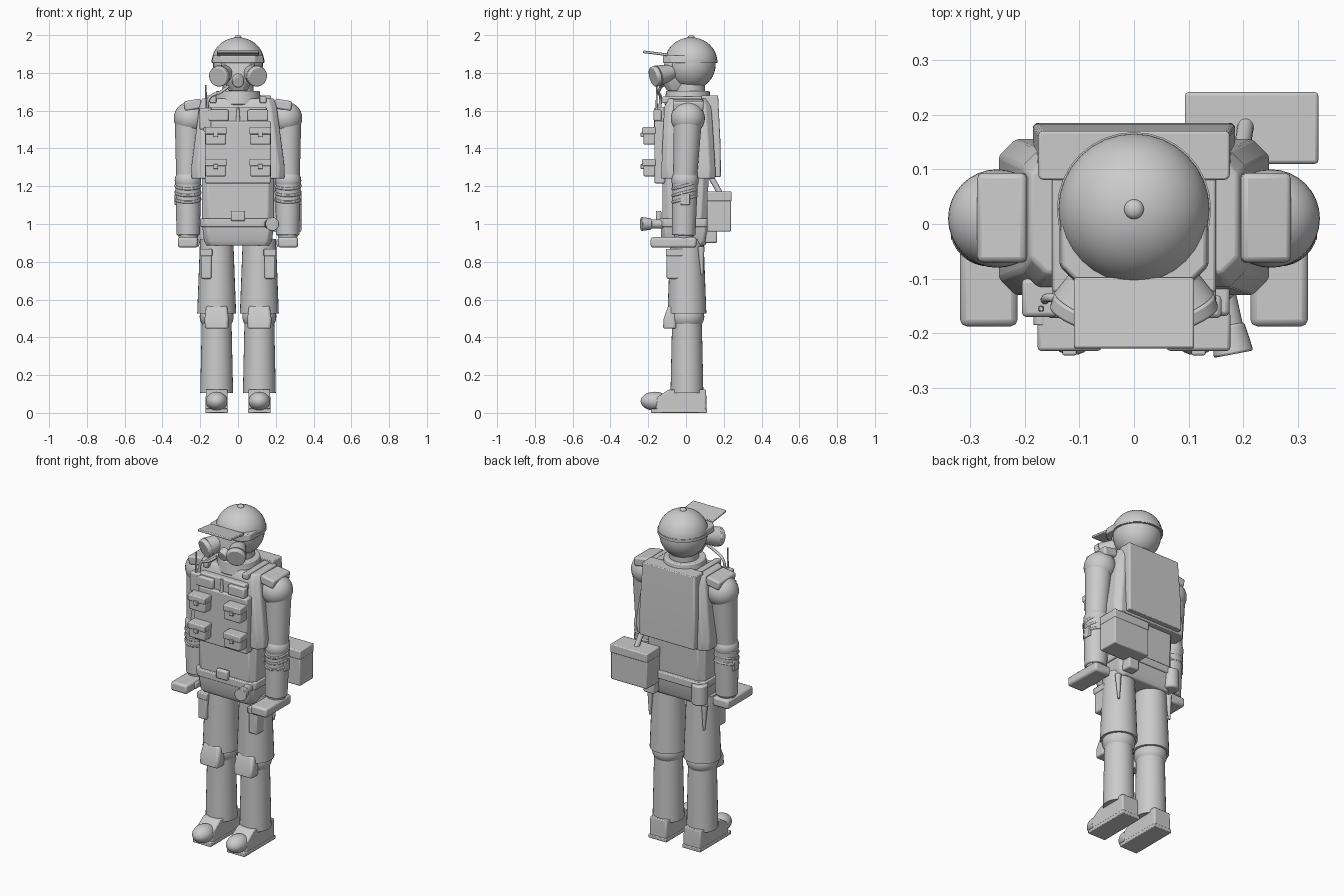
import bpy, bmesh, math
from mathutils import Vector, Matrix


def finish(name, bm, bevel=0.0, segs=2):
    bmesh.ops.recalc_face_normals(bm, faces=bm.faces)
    me = bpy.data.meshes.new(name)
    bm.to_mesh(me)
    bm.free()
    ob = bpy.data.objects.new(name, me)
    bpy.context.collection.objects.link(ob)
    if bevel:
        m = ob.modifiers.new("bevel", 'BEVEL')
        m.width, m.segments, m.limit_method = bevel, segs, 'ANGLE'
    bpy.ops.object.select_all(action='DESELECT')
    bpy.context.view_layer.objects.active = ob
    ob.select_set(True)
    bpy.ops.object.shade_smooth_by_angle(angle=math.radians(35))
    return ob


def box(name, x, y, z, bevel=0.008, rot=(0, 0, 0)):
    """Box given by its (min, max) range on each axis."""
    bm = bmesh.new()
    size = (abs(x[1] - x[0]), y[1] - y[0], z[1] - z[0])
    bmesh.ops.create_cube(bm, size=1, matrix=Matrix.Diagonal((*size, 1)))
    ob = finish(name, bm, bevel)
    ob.location = ((x[0] + x[1]) / 2, (y[0] + y[1]) / 2, (z[0] + z[1]) / 2)
    ob.rotation_euler = [math.radians(a) for a in rot]
    return ob


def loft(name, rings, bevel=0.006, cx=0):
    """Stack of chamfered rectangles: (z, half width, y front, y back, chamfer)."""
    bm = bmesh.new()
    loops = []
    for z, w, f, b, c in rings:
        pts = [(-w + c, f), (w - c, f), (w, f + c), (w, b - c),
               (w - c, b), (-w + c, b), (-w, b - c), (-w, f + c)]
        loops.append([bm.verts.new((cx + px, py, z)) for px, py in pts])
    for lo, hi in zip(loops, loops[1:]):
        for i in range(8):
            j = (i + 1) % 8
            bm.faces.new((lo[i], lo[j], hi[j], hi[i]))
    bm.faces.new(loops[0])
    bm.faces.new(loops[-1])
    return finish(name, bm, bevel)


def cone(name, a, b, ra, rb, bevel=0.0, seg=32):
    """Tapered cylinder from point a to point b."""
    a, b = Vector(a), Vector(b)
    d = b - a
    mat = Matrix.Translation((a + b) / 2) @ d.to_track_quat('Z', 'Y').to_matrix().to_4x4()
    bm = bmesh.new()
    bmesh.ops.create_cone(bm, cap_ends=True, segments=seg, radius1=ra, radius2=rb,
                          depth=d.length, matrix=mat)
    return finish(name, bm, bevel)


def ball(name, c, r, flat_below=None):
    bm = bmesh.new()
    bmesh.ops.create_uvsphere(bm, u_segments=32, v_segments=20, radius=1,
                              matrix=Matrix.Translation(c) @ Matrix.Diagonal((*r, 1)))
    if flat_below is not None:
        geom = bm.verts[:] + bm.edges[:] + bm.faces[:]
        bmesh.ops.bisect_plane(bm, geom=geom, plane_co=(0, 0, flat_below),
                               plane_no=(0, 0, -1), clear_outer=True)
        bmesh.ops.holes_fill(bm, edges=[e for e in bm.edges if e.is_boundary])
    return finish(name, bm)


def hose(name, pts, r):
    cu = bpy.data.curves.new(name, 'CURVE')
    cu.dimensions, cu.bevel_depth, cu.bevel_resolution = '3D', r, 3
    cu.use_fill_caps = True
    sp = cu.splines.new('BEZIER')
    sp.bezier_points.add(len(pts) - 1)
    for p, co in zip(sp.bezier_points, pts):
        p.co = co
        p.handle_left_type = p.handle_right_type = 'AUTO'
    ob = bpy.data.objects.new(name, cu)
    bpy.context.collection.objects.link(ob)


# Head, helmet, visor
ball("head", (0, 0.025, 1.845), (0.132, 0.132, 0.135))
ball("helmet", (0, 0.027, 1.858), (0.139, 0.139, 0.13), 1.853)
ball("helmet_button", (0, 0.027, 1.987), (0.018, 0.018, 0.013))
rim = cone("helmet_rim", (0, 0.027, 1.855), (0, 0.027, 1.872), 0.141, 0.141)
loft("brow_band", [(1.852, 0.137, -0.122, 0.045, 0.045), (1.892, 0.132, -0.122, 0.045, 0.045)])
box("visor", (-0.11, 0.11), (-0.228, -0.098), (1.897, 1.911), 0.004, (-7, 0, 0))

# Gas mask
loft("mask_body", [(1.705, 0.05, -0.10, 0.0, 0.02), (1.76, 0.075, -0.13, 0.02, 0.03),
                   (1.855, 0.09, -0.115, 0.02, 0.03)])
cone("mask_valve", (0, -0.11, 1.765), (0, -0.15, 1.75), 0.035, 0.03, 0.004)
for s in (-1, 1):
    cone("mask_filter", (s * 0.05, -0.06, 1.81), (s * 0.095, -0.15, 1.785), 0.035, 0.056)
    cone("mask_filter_cap", (s * 0.095, -0.15, 1.785), (s * 0.106, -0.175, 1.778), 0.056, 0.053, 0.005)

# Neck and torso
cone("neck", (0, 0.015, 1.6), (0, 0.02, 1.76), 0.085, 0.08)
cone("collar", (0, 0.01, 1.63), (0, 0.01, 1.705), 0.125, 0.115, 0.006)
loft("torso_vest", [(1.24, 0.245, -0.13, 0.155, 0.03), (1.30, 0.247, -0.13, 0.155, 0.03),
                    (1.62, 0.205, -0.115, 0.135, 0.03), (1.665, 0.19, -0.09, 0.12, 0.03)])
loft("waist", [(1.0, 0.19, -0.125, 0.11, 0.03), (1.25, 0.19, -0.125, 0.12, 0.03)])
loft("pelvis", [(0.885, 0.165, -0.115, 0.10, 0.02), (0.91, 0.18, -0.13, 0.115, 0.025),
                (1.0, 0.19, -0.135, 0.125, 0.025)])
loft("belt", [(0.985, 0.2, -0.142, 0.132, 0.03), (1.03, 0.2, -0.142, 0.132, 0.03)])
box("belt_buckle", (-0.038, 0.038), (-0.16, -0.13), (1.015, 1.07))

# Chest plate with pouches
box("chest_plate", (-0.175, 0.175), (-0.168, -0.11), (1.215, 1.545))
box("upper_chest_plate", (-0.15, 0.15), (-0.15, -0.08), (1.5, 1.62))
for s in (-1, 1):
    for z in (1.252, 1.42):
        x = (s * 0.063, s * 0.173)
        box("chest_pouch", x, (-0.225, -0.16), (z, z + 0.085))
        box("pouch_flap", (s * 0.06, s * 0.176), (-0.232, -0.16), (z + 0.055, z + 0.093), 0.006)
        box("pouch_clasp", (s * 0.105, s * 0.131), (-0.24, -0.22), (z + 0.04, z + 0.065), 0.003)
    box("upper_pouch", (s * 0.05, s * 0.16), (-0.172, -0.13), (1.545, 1.605))
    box("shoulder_strap", (s * 0.115, s * 0.15), (-0.125, 0.12), (1.64, 1.675), 0.006)
    box("shoulder_pad", (s * 0.193, s * 0.285), (-0.07, 0.093), (1.605, 1.657), 0.01, (0, s * 10, 0))
cone("chest_clip", (0, -0.155, 1.53), (0, -0.155, 1.62), 0.012, 0.006)

# Radio, antenna, and breathing hose
box("radio", (-0.205, -0.14), (-0.17, -0.10), (1.5, 1.615))
cone("radio_knob", (-0.17, -0.155, 1.5), (-0.17, -0.185, 1.5), 0.014, 0.014, 0.002, 16)
cone("antenna", (-0.17, -0.155, 1.6), (-0.17, -0.155, 1.735), 0.006, 0.004, 0, 12)
hose("radio_hose", [(-0.05, -0.13, 1.73), (-0.09, -0.145, 1.70), (-0.15, -0.135, 1.67), (-0.165, -0.14, 1.6)], 0.008)

# Back panel, satchel and strap
loft("back_panel", [(1.25, 0.185, 0.12, 0.185, 0.006), (1.42, 0.185, 0.12, 0.183, 0.006),
                    (1.68, 0.175, 0.08, 0.17, 0.006)], 0.008)
box("satchel", (0.095, 0.335), (0.112, 0.238), (0.96, 1.15), 0.006)
box("satchel_flap", (0.093, 0.337), (0.11, 0.241), (1.12, 1.172), 0.006)
cone("satchel_strap", (0.205, 0.185, 1.155), (0.195, 0.12, 1.27), 0.015, 0.015, 0, 16)

# Belt gear
cone("torch_body", (0.155, -0.10, 1.0), (0.175, -0.19, 1.0), 0.025, 0.025)
cone("torch_head", (0.172, -0.185, 1.0), (0.182, -0.238, 1.0), 0.03, 0.037, 0.004)
cone("canteen", (-0.17, 0.11, 0.90), (-0.17, 0.11, 1.02), 0.045, 0.045, 0.008)
box("rear_belt_pouch", (0.10, 0.17), (0.1, 0.165), (0.90, 1.0))
for s in (-1, 1):
    cone("sheath", (s * 0.18, 0.08, 0.88), (s * 0.18, 0.085, 0.73), 0.018, 0.006, 0, 12)

# Arms
for s in (-1, 1):
    ball("shoulder", (s * 0.25, 0.01, 1.56), (0.09, 0.09, 0.088))
    cone("upper_arm", (s * 0.26, 0.01, 1.56), (s * 0.265, -0.005, 1.23), 0.075, 0.062)
    ball("elbow", (s * 0.265, -0.005, 1.23), (0.07, 0.072, 0.065))
    cone("forearm", (s * 0.265, -0.005, 1.23), (s * 0.263, -0.012, 0.94), 0.068, 0.062, 0.006)
    for z in (1.125, 1.16, 1.195):
        cone("sleeve_ring", (s * 0.265, -0.006, z), (s * 0.265, -0.01, z + 0.015), 0.071, 0.071, 0.004)
    box("wrist_unit", (s * 0.315, s * 0.335), (-0.03, 0.02), (1.1, 1.16), 0.004)
    cone("cuff", (s * 0.263, -0.012, 0.925), (s * 0.263, -0.012, 0.955), 0.05, 0.055)
    box("glove", (s * 0.213, s * 0.318), (-0.187, 0.055), (0.875, 0.93), 0.012)
    box("thumb", (s * 0.205, s * 0.23), (-0.11, -0.03), (0.88, 0.92))

# Legs and boots
for s in (-1, 1):
    x = s * 0.113
    cone("thigh", (x, 0.005, 0.92), (x, 0.005, 0.525), 0.088, 0.103)
    ball("knee", (x, 0.005, 0.51), (0.09, 0.092, 0.08))
    cone("shin", (x, 0.005, 0.52), (x, 0.005, 0.105), 0.078, 0.087)
    loft("knee_pad", [(0.447, 0.062, -0.122, -0.05, 0.01), (0.50, 0.064, -0.118, -0.05, 0.01),
                      (0.565, 0.055, -0.095, -0.05, 0.01)], 0.008, x)
    box("thigh_pouch", (s * 0.14, s * 0.197), (-0.102, -0.02), (0.71, 0.86))
    box("thigh_pouch_flap", (s * 0.136, s * 0.201), (-0.106, -0.015), (0.83, 0.868), 0.005)
    box("boot_sole", (x - 0.06, x + 0.06), (-0.185, 0.112), (0, 0.022), 0.004)
    loft("boot", [(0.015, 0.058, -0.16, 0.108, 0.006), (0.08, 0.058, -0.155, 0.108, 0.006),
                  (0.125, 0.056, -0.09, 0.105, 0.006)], 0.006, x)
    ball("boot_toe", (x, -0.165, 0.062), (0.057, 0.075, 0.05))
